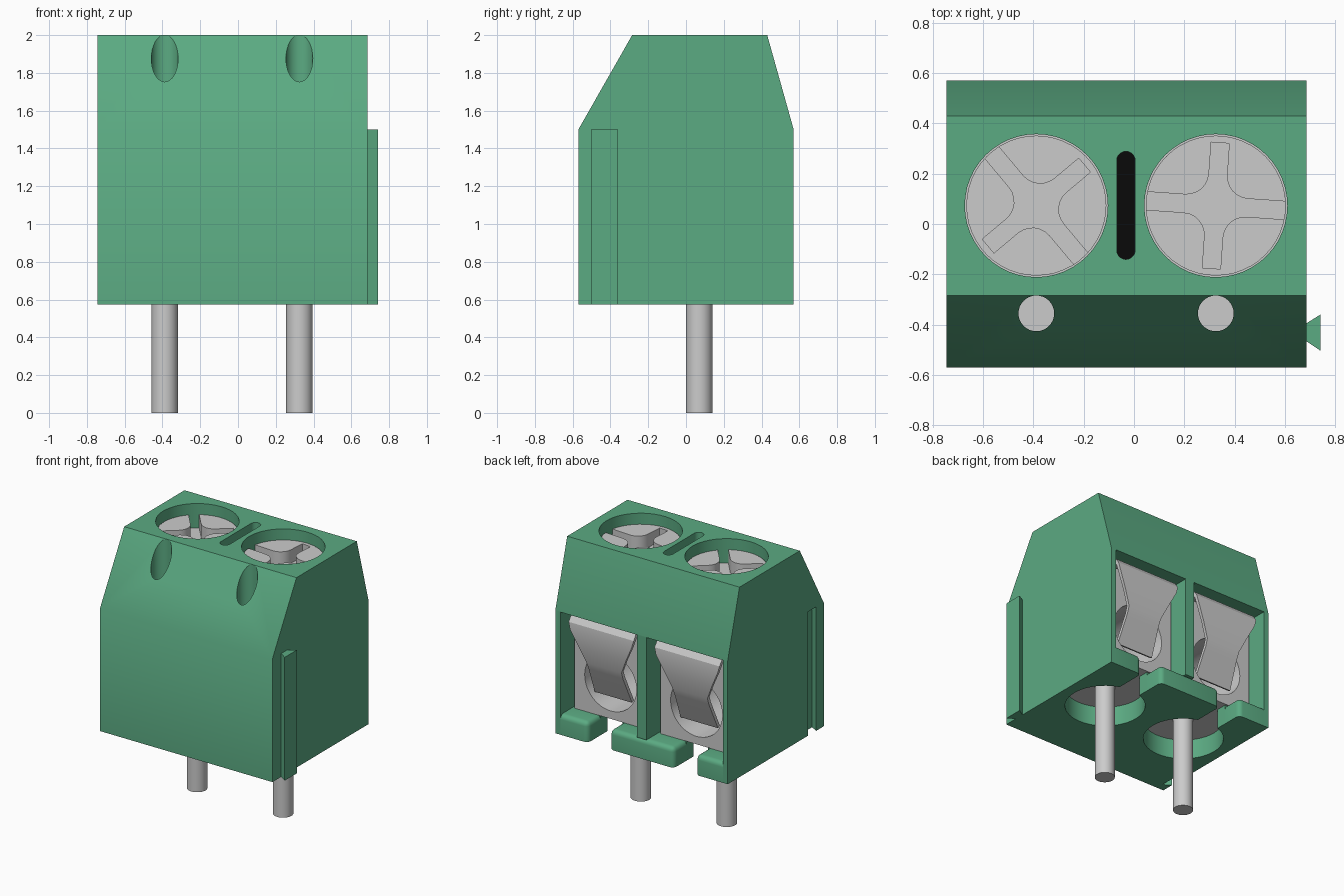
import bpy, bmesh, math
from mathutils import Matrix, Vector

if "Cube" in bpy.data.objects:
    bpy.data.objects.remove(bpy.data.objects["Cube"], do_unlink=True)


def material(name, r, g, b):
    m = bpy.data.materials.new(name)
    m.use_nodes = True
    m.diffuse_color = (r, g, b, 1)
    bsdf = m.node_tree.nodes["Principled BSDF"]
    bsdf.inputs["Base Color"].default_value = (r, g, b, 1)
    bsdf.inputs["Roughness"].default_value = 0.6
    return m


GREEN = material("green plastic", 0.105, 0.405, 0.225)
STEEL = material("grey metal", 0.60, 0.60, 0.60)
BLACK = material("black", 0.003, 0.003, 0.003)


def finish(bm, name, mat):
    bmesh.ops.recalc_face_normals(bm, faces=bm.faces)
    mesh = bpy.data.meshes.new(name)
    bm.to_mesh(mesh)
    bm.free()
    obj = bpy.data.objects.new(name, mesh)
    mesh.materials.append(mat)
    bpy.context.collection.objects.link(obj)
    return obj


def activate(obj):
    bpy.ops.object.select_all(action="DESELECT")
    obj.select_set(True)
    bpy.context.view_layer.objects.active = obj


def smooth(obj):
    activate(obj)
    bpy.ops.object.shade_smooth_by_angle(angle=math.radians(30))


def prism(name, pts, lo, hi, mat, axis="z"):
    """Extrude a 2D outline from lo to hi along an axis."""
    place = {"z": lambda a, b, c: (a, b, c),
             "y": lambda a, b, c: (a, c, b),
             "x": lambda a, b, c: (c, a, b)}[axis]
    bm = bmesh.new()
    low = [bm.verts.new(place(a, b, lo)) for a, b in pts]
    high = [bm.verts.new(place(a, b, hi)) for a, b in pts]
    bm.faces.new(low)
    bm.faces.new(high)
    n = len(pts)
    for i in range(n):
        j = (i + 1) % n
        bm.faces.new((low[i], low[j], high[j], high[i]))
    return finish(bm, name, mat)


def rect(x0, x1, y0, y1):
    return [(x0, y0), (x1, y0), (x1, y1), (x0, y1)]


def arc(cx, cy, r, a0, a1, n):
    return [(cx + r * math.cos(math.radians(a0 + (a1 - a0) * i / n)),
             cy + r * math.sin(math.radians(a0 + (a1 - a0) * i / n))) for i in range(n + 1)]


def circle(cx, cy, r, n=48):
    return arc(cx, cy, r, 0, 360, n)[:-1]


def cut(obj, cutter):
    cutter.hide_render = True
    mod = obj.modifiers.new("cut", "BOOLEAN")
    mod.operation = "DIFFERENCE"
    mod.solver = "EXACT"
    mod.object = cutter
    activate(obj)
    bpy.ops.object.modifier_apply(modifier=mod.name)
    bpy.data.objects.remove(cutter, do_unlink=True)


X0, X1, BACK = -0.745, 0.685, 0.57
BASE, FLOOR = 0.575, 0.725
POLES = {"right": -0.388, "left": 0.325}
CY = 0.073

# Housing with sloped front and back shoulders
housing = prism("housing", [(-0.57, BASE), (-0.57, 1.5), (-0.285, 2), (0.43, 2),
                            (BACK, 1.5), (BACK, BASE)], X0, X1, GREEN, "x")

for x in POLES.values():
    # Wire chamber, screw well, test hole, pin hole
    cut(housing, prism("cutter", rect(x - 0.318, x + 0.318, -0.45, 0.7), FLOOR, 1.495, GREEN))
    cut(housing, prism("cutter", circle(x, CY, 0.284), 1.4, 2.1, GREEN))
    cut(housing, prism("cutter", circle(x, -0.355, 0.071, 32), 1.4, 2.1, GREEN))
    cut(housing, prism("cutter", circle(x, CY, 0.28), 0.5, 0.8, GREEN))
    cut(housing, prism("cutter", rect(x - 0.09, x + 0.09, 0.2, 0.7), 0.5, 0.8, GREEN))

# Strip removed where the rounded sill blocks sit
cut(housing, prism("cutter", rect(-0.706, 0.643, 0.42, 0.7), 0.5, FLOOR + 0.001, GREEN))

# Slot between the screws, with dark bottom
MID = -0.032
slot = arc(MID, 0.252, 0.0365, 0, 180, 10) + arc(MID, -0.104, 0.0365, 180, 360, 10)
cut(housing, prism("cutter", slot, 1.55, 2.1, GREEN))
prism("slot_bottom", slot, 1.549, 1.556, BLACK)


# Dovetail rib on one side and the matching groove on the other
def dovetail(x, grow=0.0):
    return [(x, -0.465 - grow), (x, -0.395 + grow),
            (x + 0.056, -0.36 + grow), (x + 0.056, -0.503 - grow)]


cut(housing, prism("cutter", [(X0 - 0.01, -0.472), (X0 - 0.01, -0.39),
                              (X0 + 0.056, -0.352), (X0 + 0.056, -0.511)], 0.5, 1.505, GREEN))
prism("side_rib", dovetail(X1 - 0.001), BASE, 1.5, GREEN)
smooth(housing)


# Rounded sill blocks along the wire entry
def sill(name, x0, x1, round_low, round_high):
    obj = prism(name, rect(x0, x1, 0.419, BACK), BASE, FLOOR, GREEN)
    bm = bmesh.new()
    bm.from_mesh(obj.data)
    edges = []
    for e in bm.edges:
        m = (e.verts[0].co + e.verts[1].co) / 2
        at_low, at_high = abs(m.x - x0) < 1e-4, abs(m.x - x1) < 1e-4
        if m.z < BASE + 0.01 or m.y < 0.43:
            continue
        if (at_low and not round_low) or (at_high and not round_high):
            continue
        edges.append(e)
    bmesh.ops.bevel(bm, geom=edges, offset=0.035, segments=4, profile=0.5, affect="EDGES")
    bm.to_mesh(obj.data)
    bm.free()
    smooth(obj)


xr, xl = POLES["right"], POLES["left"]
sill("right_sill", -0.708, xr - 0.09, False, True)
sill("middle_sill", xr + 0.09, xl - 0.09, True, True)
sill("left_sill", xl + 0.09, 0.645, True, False)


# Cross recess outline with filleted inner corners
def cross(long, short, w=0.036, f=0.125):
    quarter = arc(f, f, f - w, 270, 180, 6)
    pts = [(long, -w), (long, w)] + quarter + [(w, short), (-w, short)]
    pts += [(-a, b) for a, b in reversed(quarter)] + [(-long, w), (-long, -w)]
    pts += [(-a, -b) for a, b in quarter] + [(-w, -short), (w, -short)]
    return pts + [(a, -b) for a, b in reversed(quarter)]


# Clamp tongue: (y, z, half width) stations of a bent strip
TONGUE = [(0.36, 1.475, 0.27), (0.46, 1.473, 0.27), (0.505, 1.455, 0.27), (0.53, 1.42, 0.27),
          (0.533, 1.37, 0.255), (0.515, 1.25, 0.195), (0.495, 1.14, 0.145),
          (0.475, 1.09, 0.142), (0.385, 0.88, 0.155)]


def tongue(name, x):
    bm = bmesh.new()
    rows = [[bm.verts.new((x + s * w, y, z)) for s in (-1, 1)] for y, z, w in TONGUE]
    for a, b in zip(rows, rows[1:]):
        bm.faces.new((a[0], a[1], b[1], b[0]))
    obj = finish(bm, name, STEEL)
    mod = obj.modifiers.new("thickness", "SOLIDIFY")
    mod.thickness = 0.025
    mod.offset = 0
    activate(obj)
    bpy.ops.object.modifier_apply(modifier=mod.name)
    smooth(obj)


for side, x in POLES.items():
    # Clamp block with round wire hole
    block = prism(side + "_clamp_block", rect(x - 0.3, x + 0.3, -0.449, 0.43),
                  FLOOR + 0.001, 1.45, STEEL)
    cut(block, prism("cutter", circle(x, 1.0, 0.215), -0.2, 0.6, STEEL, "y"))
    smooth(block)
    tongue(side + "_clamp_tongue", x)
    # Screw with cross recess
    screw = prism(side + "_screw", circle(x, CY, 0.278), 1.4, 1.92, STEEL)
    recess = prism("cutter", cross(0.4, 0.25), 1.82, 2.1, STEEL)
    turn = math.radians(-50 if side == "right" else -4)
    recess.data.transform(Matrix.Translation(Vector((x, CY, 0))) @ Matrix.Rotation(turn, 4, "Z"))
    cut(screw, recess)
    smooth(screw)
    # Solder pin
    smooth(prism(side + "_pin", circle(x, CY - 0.003, 0.07, 32), 0, 0.78, STEEL))
